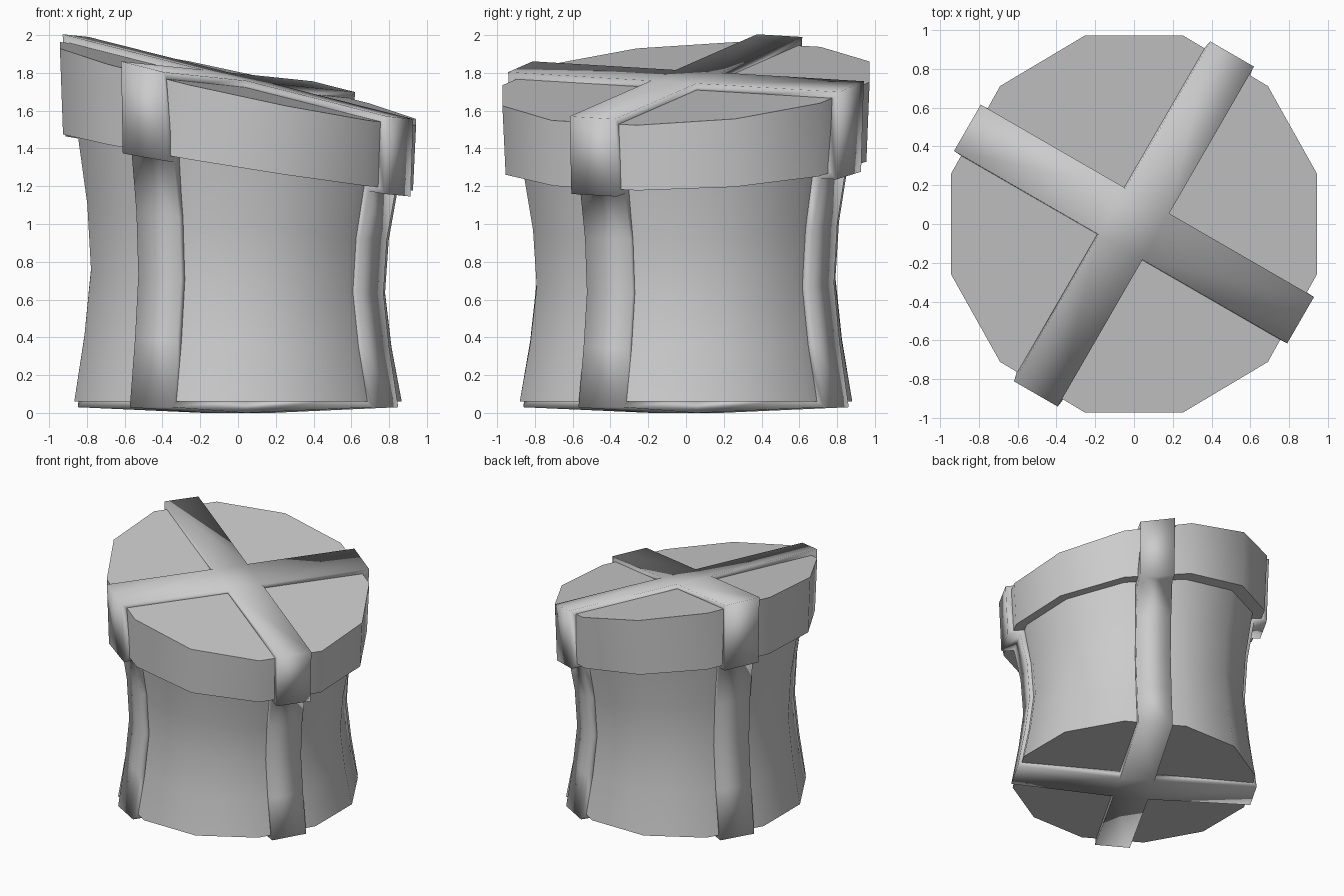
import bpy, bmesh
from math import cos, sin, radians

old = bpy.data.objects.get("Cube")
if old:
    bpy.data.objects.remove(old, do_unlink=True)

SIDES = 12
BOTTOM = 0.06
WAIST = [0.88, 0.825, 0.79, 0.81, 0.86]      # body apothems, bottom to top
LID_LOW, LID_HIGH, RAISE = 0.955, 0.972, 0.04

grey = bpy.data.materials.new("plain_grey")
grey.use_nodes = True
grey.diffuse_color = (0.6, 0.6, 0.6, 1)
grey.node_tree.nodes["Principled BSDF"].inputs["Base Color"].default_value = (0.6, 0.6, 0.6, 1)


# Sloping planes of the lid
def ribbon_top(x, y):
    return 1.78 - 0.2157 * x + 0.0645 * y


def lid_top(x, y):
    return ribbon_top(x, y) - 0.037


def lid_bottom(x, y):
    return 1.335 - 0.16 * x + 0.036 * y


def body_level(t):
    return lambda x, y: BOTTOM + t * (lid_bottom(x, y) - BOTTOM)


def finish(name, bm):
    bmesh.ops.recalc_face_normals(bm, faces=bm.faces)
    mesh = bpy.data.meshes.new(name)
    bm.to_mesh(mesh)
    bm.free()
    mesh.materials.append(grey)
    ob = bpy.data.objects.new(name, mesh)
    bpy.context.collection.objects.link(ob)
    bpy.ops.object.select_all(action='DESELECT')
    bpy.context.view_layer.objects.active = ob
    ob.select_set(True)
    bpy.ops.object.shade_smooth_by_angle(angle=radians(35))
    return ob


def stacked_drum(name, levels, squash):
    """Closed twelve-sided drum from (apothem, height function) levels."""
    bm = bmesh.new()
    rings = []
    for apothem, height in levels:
        ring = []
        for i in range(SIDES):
            a = radians(15 + 30 * i)
            r = apothem / cos(radians(15))
            x, y = r * cos(a) * squash, r * sin(a)
            ring.append(bm.verts.new((x, y, height(x, y))))
        rings.append(ring)
    for low, high in zip(rings, rings[1:]):
        for i in range(SIDES):
            j = (i + 1) % SIDES
            bm.faces.new((low[i], low[j], high[j], high[i]))
    bm.faces.new(rings[0])
    bm.faces.new(rings[-1])
    return finish(name, bm)


# Waisted body and tilted lid
body_levels = [(r, body_level(i / 4)) for i, r in enumerate(WAIST)]
stacked_drum("body", body_levels, 0.985)
stacked_drum("lid", [(LID_LOW, lid_bottom), (LID_HIGH, lid_top)], 0.97)

# Crossed ribbon: a folded strip on each of four sides, joined above and below
bm = bmesh.new()
ribbon_low = lambda x, y: lid_bottom(x, y) - 0.03
path = [(LID_HIGH + RAISE, ribbon_top), (LID_LOW + RAISE, ribbon_low)]
path.append((WAIST[-1] + RAISE, ribbon_low))
path += [(r + RAISE, h) for r, h in body_levels[3:0:-1]]
path.append((WAIST[0] + RAISE, lambda x, y: 0.03))
half_widths = (0.13, 0.138)
top_square, bottom_square = [], []
for k in range(4):
    a = radians(60 + 90 * k)
    w, inner = half_widths[k % 2], half_widths[1 - k % 2]
    shift = 0.02 * (k % 2)
    stations = [(inner, ribbon_top)] + [(r - shift, h) for r, h in path]
    stations.append((inner, lambda x, y: 0.0))
    pairs = []
    for r, height in stations:
        pair = []
        for s in (-w, w):
            x, y = r * cos(a) - s * sin(a), r * sin(a) + s * cos(a)
            pair.append(bm.verts.new((x, y, height(x, y))))
        pairs.append(pair)
    for p, q in zip(pairs, pairs[1:]):
        bm.faces.new((p[0], q[0], q[1], p[1]))
    top_square.append(pairs[0][0])
    bottom_square.append(pairs[-1][0])
bm.faces.new(top_square)
bm.faces.new(bottom_square)
bmesh.ops.remove_doubles(bm, verts=bm.verts, dist=0.002)
ribbon = finish("crossed_ribbon", bm)
thick = ribbon.modifiers.new("thickness", 'SOLIDIFY')
thick.thickness = 0.065
thick.offset = -1
thick.use_even_offset = True
